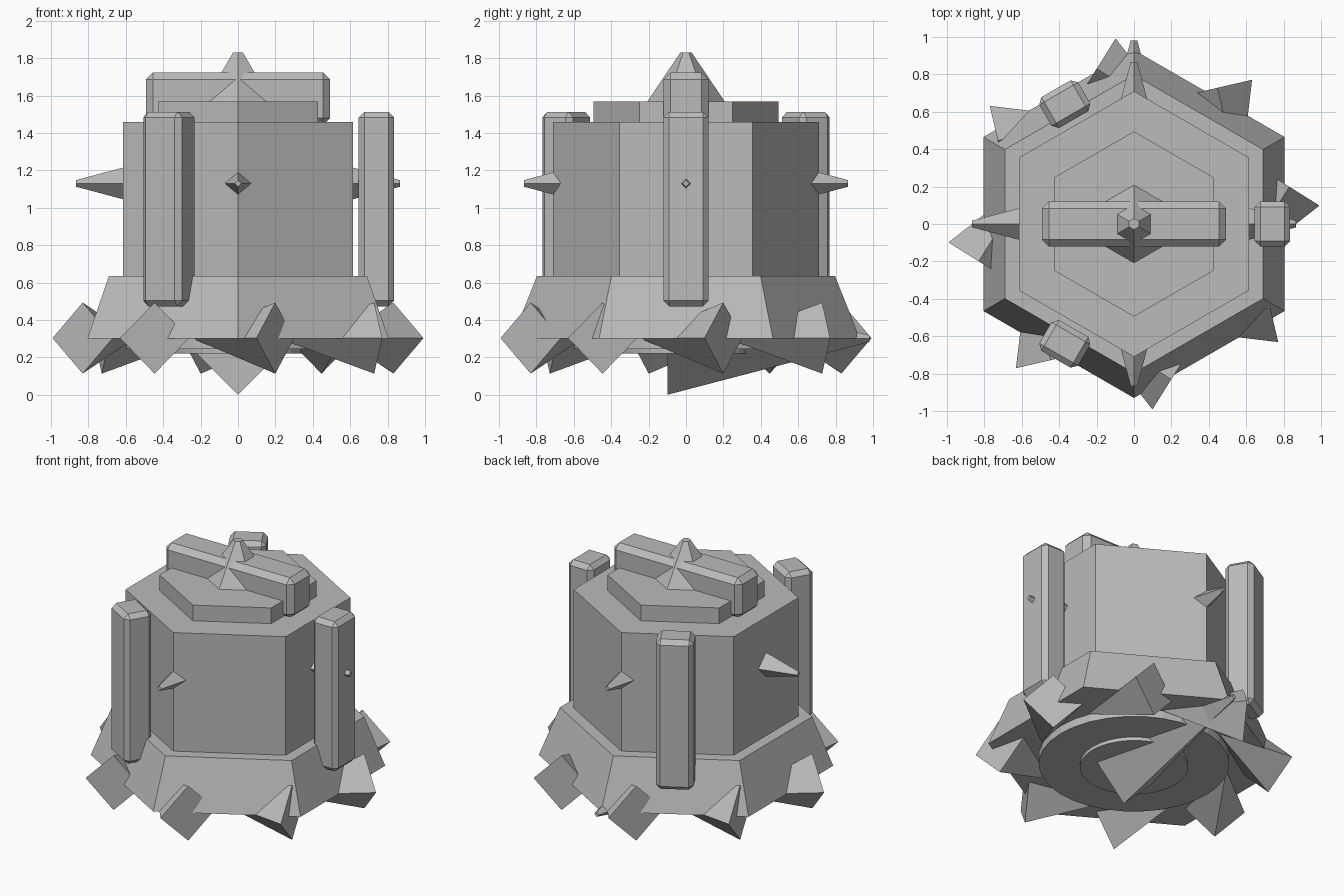
import bpy
import bmesh
from math import radians, cos, sin
from mathutils import Matrix, Vector

cube = bpy.data.objects.get("Cube")
if cube:
    bpy.data.objects.remove(cube, do_unlink=True)

GREY = (0.5, 0.495, 0.495, 1.0)
stone = bpy.data.materials.new("stone_grey")
stone.use_nodes = True
stone.diffuse_color = GREY
stone.node_tree.nodes["Principled BSDF"].inputs["Base Color"].default_value = GREY


def finish(name, bm, matrix):
    """Turn a bmesh into a flat-shaded stone object."""
    mesh = bpy.data.meshes.new(name)
    bm.transform(matrix)
    bm.to_mesh(mesh)
    bm.free()
    mesh.materials.append(stone)
    obj = bpy.data.objects.new(name, mesh)
    bpy.context.collection.objects.link(obj)
    return obj


def prism(name, sides, r1, r2, length, matrix):
    """Tapered prism starting at the local origin and growing along local z."""
    bm = bmesh.new()
    bmesh.ops.create_cone(bm, cap_ends=True, segments=sides, radius1=r1, radius2=r2,
                          depth=length, matrix=Matrix.Translation((0, 0, length / 2)))
    return finish(name, bm, matrix)


def upright(name, sides, r1, r2, z1, z2):
    return prism(name, sides, r1, r2, z2 - z1, Matrix.Translation((0, 0, z1)))


def sideways_spike(name, base, direction, r1, r2, length):
    """Four-sided spike lying along a horizontal direction, one edge on top."""
    d, up = Vector(direction).normalized(), Vector((0, 0, 1))
    turn = Matrix((up.cross(d), up, d)).transposed().to_4x4()
    return prism(name, 4, r1, r2, length, Matrix.Translation(base) @ turn)


def block(name, size, centre, bevel, angle=0):
    """Box with chamfered edges, swung about the z axis."""
    bm = bmesh.new()
    bmesh.ops.create_cube(bm, size=1, matrix=Matrix.Diagonal((*size, 1)))
    bmesh.ops.bevel(bm, geom=bm.edges[:], offset=bevel, segments=1, affect='EDGES')
    return finish(name, bm, Matrix.Rotation(angle, 4, 'Z') @ Matrix.Translation(centre))


# Underside discs
upright("bottom_disc", 32, 0.6, 0.6, 0.245, 0.31)
upright("bottom_hub", 32, 0.34, 0.34, 0.22, 0.25)

# Hexagonal core
upright("base_skirt", 6, 0.93, 0.797, 0.3, 0.635)
upright("body", 6, 0.71, 0.71, 0.63, 1.458)
upright("top_plate", 6, 0.495, 0.495, 1.45, 1.567)

# Top bar and spike
block("top_bar", (0.985, 0.24, 0.28), (0, 0, 1.582), 0.037)
upright("top_spike", 6, 0.28, 0.03, 1.46, 1.83)

# Three posts standing against the body
for i in range(3):
    block(f"post_{i + 1}", (0.19, 0.24, 1.04), (0.74, 0, 0.993), 0.03, radians(120 * i))

# Small spikes around the body
for i, d in enumerate([(1, 0, 0), (0, 1, 0), (-1, 0, 0), (0, -1, 0)]):
    base = Vector(d) * 0.5 + Vector((0, 0, 1.13))
    sideways_spike(f"body_spike_{i + 1}", base, d, 0.115, 0.018, 0.365)

# Ring of swirling spikes around the base
for i in range(8):
    a = radians(13.5 + 45 * i)
    lean = radians(238 + 45 * i)
    sideways_spike(f"base_spike_{i + 1}", (0.854 * cos(a), 0.854 * sin(a), 0.303),
                   (cos(lean), sin(lean), 0), 0.19, 0.01, 0.5)

# Long spike lying beneath the base
sideways_spike("bottom_spike", (0, -0.1, 0.3), (0, 1, 0), 0.3, 0.018, 1.08)
